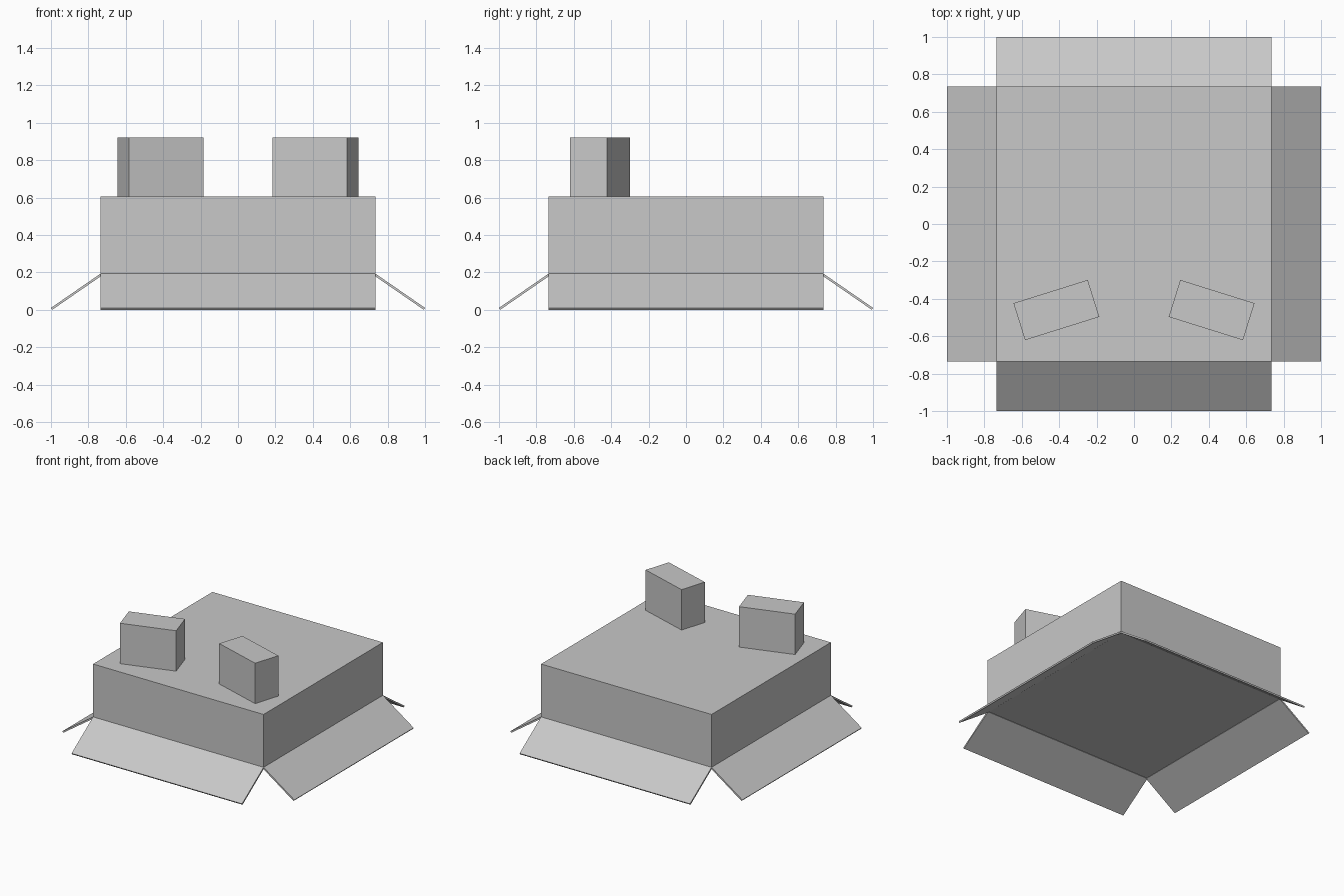
import bpy
import bmesh
from math import radians
from mathutils import Matrix, Vector

cube = bpy.data.objects.get("Cube")
if cube:
    bpy.data.objects.remove(cube, do_unlink=True)

HALF = 0.735      # half width of the box body
RIM = 0.19        # height where the flaps hinge
TOP = 0.605       # top of the box body

grey = bpy.data.materials.new("plain_grey")
grey.use_nodes = True
colour = (0.58, 0.58, 0.58, 1)
grey.diffuse_color = colour
grey.node_tree.nodes["Principled BSDF"].inputs["Base Color"].default_value = colour


def add_object(name, bm):
    bmesh.ops.recalc_face_normals(bm, faces=bm.faces)
    mesh = bpy.data.meshes.new(name)
    bm.to_mesh(mesh)
    bm.free()
    mesh.materials.append(grey)
    obj = bpy.data.objects.new(name, mesh)
    bpy.context.collection.objects.link(obj)
    return obj


def block(name, size, centre, turn=0):
    bm = bmesh.new()
    bmesh.ops.create_cube(bm, size=1)
    bm.transform(Matrix.Translation(centre)
                 @ Matrix.Rotation(radians(turn), 4, "Z")
                 @ Matrix.Diagonal((*size, 1)))
    return add_object(name, bm)


def flap(name, turn):
    # Thin sloping section swept along one side of the box
    section = [(HALF, RIM + 0.003), (1.0, 0.01), (0.993, 0), (HALF - 0.007, RIM - 0.007)]
    bm = bmesh.new()
    face = bm.faces.new([bm.verts.new((x, -HALF, z)) for x, z in section])
    swept = bmesh.ops.extrude_face_region(bm, geom=[face])["geom"]
    verts = [v for v in swept if isinstance(v, bmesh.types.BMVert)]
    bmesh.ops.translate(bm, verts=verts, vec=Vector((0, 2 * HALF, 0)))
    bm.transform(Matrix.Rotation(radians(turn), 4, "Z"))
    return add_object(name, bm)


# Box body
block("box_body", (2 * HALF, 2 * HALF, TOP - RIM), (0, 0, (TOP + RIM) / 2))

# Four folded-out flaps around the lower rim
for i, side in enumerate(("left", "back", "right", "front")):
    flap(side + "_flap", 90 * i)

# Two small blocks on top, angled towards each other
for side, s in (("left", 1), ("right", -1)):
    block(side + "_top_block", (0.416, 0.207, 0.315),
          (s * 0.415, -0.46, TOP + 0.1575), -17.4 * s)
